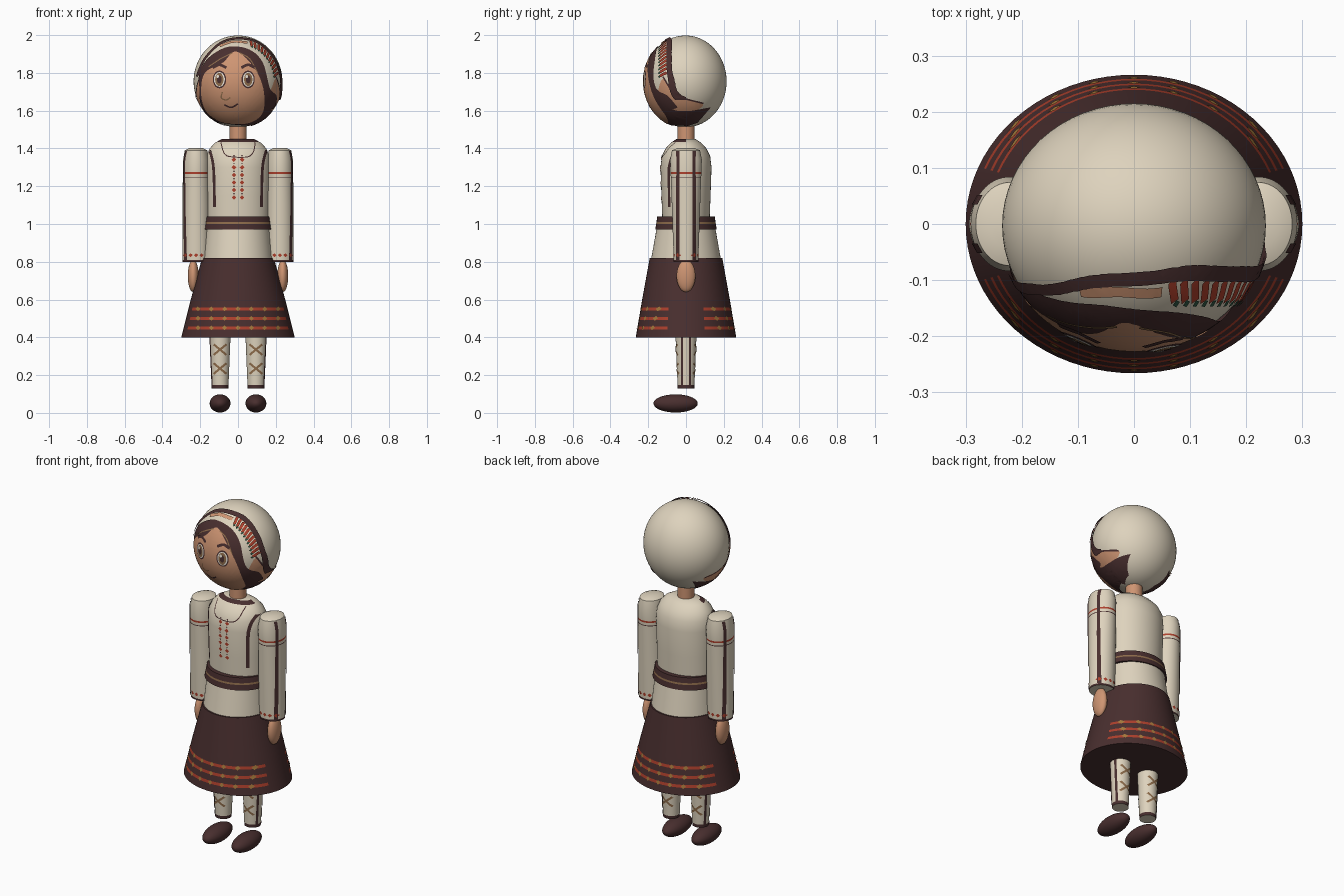
import bpy, bmesh
from math import sin, cos, pi, radians
from mathutils import Vector
from mathutils.bvhtree import BVHTree

if "Cube" in bpy.data.objects:
    bpy.data.objects.remove(bpy.data.objects["Cube"])


def material(name, *rgb):
    m = bpy.data.materials.new(name)
    m.use_nodes = True
    m.diffuse_color = (*rgb, 1)
    m.node_tree.nodes["Principled BSDF"].inputs["Base Color"].default_value = (*rgb, 1)
    return m


cream = material("cream linen", .73, .65, .51)
dark = material("dark brown", .066, .028, .028)
skin = material("skin", .62, .30, .17)
red = material("red thread", .42, .05, .025)
gold = material("gold thread", .38, .19, .045)
tan = material("tan brown", .27, .15, .07)
white = material("eye white", .8, .76, .68)
green = material("green thread", .03, .1, .06)


def finish(name, bm, *mats):
    mesh = bpy.data.meshes.new(name)
    bm.to_mesh(mesh)
    bm.free()
    for m in mats:
        mesh.materials.append(m)
    for p in mesh.polygons:
        p.use_smooth = True
    mesh.set_sharp_from_angle(angle=radians(40))
    ob = bpy.data.objects.new(name, mesh)
    bpy.context.collection.objects.link(ob)
    return ob


def ellipsoid(name, mat, centre, size):
    bm = bmesh.new()
    bmesh.ops.create_uvsphere(bm, u_segments=64, v_segments=40, radius=1)
    for v in bm.verts:
        v.co = Vector(centre) + Vector([a * b for a, b in zip(v.co, size)])
    return finish(name, bm, mat)


def lathe(name, mat, profile, cx=0, bands=(), keep=lambda c: True, seg=64):
    """Elliptical rings (z, rx, ry); each band (z0, z1, material) colours a strip."""
    rings = {p[0]: p for p in profile}
    for z in [z for b in bands for z in b[:2]]:
        for a, b in zip(profile, profile[1:]):
            if a[0] < z < b[0]:
                t = (z - a[0]) / (b[0] - a[0])
                rings[z] = (z, a[1] + (b[1] - a[1]) * t, a[2] + (b[2] - a[2]) * t)
    mats = [mat] + [b[2] for b in bands]
    bm = bmesh.new()
    loops = [[bm.verts.new((cx + rx * cos(2 * pi * i / seg), ry * sin(2 * pi * i / seg), z))
              for i in range(seg)] for z, rx, ry in sorted(rings.values())]
    for a, b in zip(loops, loops[1:]):
        for i in range(seg):
            j = (i + 1) % seg
            f = bm.faces.new((a[i], a[j], b[j], b[i]))
            c = f.calc_center_median()
            for k, band in enumerate(bands):
                if band[0] < c.z < band[1] and keep(c):
                    f.material_index = k + 1
    bm.faces.new(loops[0][::-1])
    bm.faces.new(loops[-1])
    return finish(name, bm, *mats)


def smooth(pts, closed=True, n=5):
    """Catmull-Rom curve through a few points."""
    p = [Vector(q) for q in pts]
    p = [p[-1], *p, p[0], p[1]] if closed else [p[0], *p, p[-1]]
    out = []
    for a, b, c, d in zip(p, p[1:], p[2:], p[3:]):
        for i in range(n):
            t = i / n
            out.append((b * 2 + (c - a) * t + (a * 2 - b * 5 + c * 4 - d) * t * t
                        + (b * 3 - a - c * 3 + d) * t ** 3) / 2)
    return out if closed else out + [p[-1]]


def stroke(pts, width, curved=True):
    """Ribbon outline following a path."""
    p = smooth(pts, False) if curved else [Vector(q) for q in pts]
    left, right = [], []
    for i, q in enumerate(p):
        d = (p[min(i + 1, len(p) - 1)] - p[max(i - 1, 0)]).normalized() * width / 2
        left.append(q + Vector((-d.y, d.x)))
        right.append(q - Vector((-d.y, d.x)))
    return left + right[::-1]


def oval(x, z, rx, rz, n=20):
    return [(x + rx * cos(2 * pi * i / n), z + rz * sin(2 * pi * i / n)) for i in range(n)]


def diamond(x, z, r):
    return oval(x, z, r, r, 4)


def patch(name, mat, target, shapes, ray=(0, 1, 0), lift=.003, step=.02):
    """Lay flat outlines on a target's surface along a ray as thin applied pieces."""
    src = bmesh.new()
    src.from_mesh(target.data)
    tree = BVHTree.FromBMesh(src)
    src.free()
    ray = Vector(ray)
    across = Vector((1, 0, 0)) if ray.y else Vector((0, 1, 0))
    bm = bmesh.new()
    for s in shapes:
        bm.faces.new([bm.verts.new(across * q[0] + Vector((0, 0, q[1]))) for q in s])
    bm.normal_update()
    bmesh.ops.triangulate(bm, faces=bm.faces[:])
    for axis in (across, Vector((0, 0, 1))):
        spans = [v.co.dot(axis) for v in bm.verts]
        at = min(spans) + step
        while at < max(spans):
            bmesh.ops.bisect_plane(bm, geom=bm.verts[:] + bm.edges[:] + bm.faces[:],
                                   plane_co=axis * at, plane_no=axis)
            at += step
    for v in bm.verts:
        hit, normal, *_ = tree.ray_cast(v.co - ray * 2, ray)
        if hit is None:
            hit, normal, *_ = tree.find_nearest(v.co)
        v.co = hit + normal * lift
    bm.normal_update()
    for f in bm.faces:
        if f.normal.dot(ray) > 0:
            f.normal_flip()
    return finish(name, bm, mat)


# Head and neck
head = ellipsoid("head", cream, (0, -.003, 1.755), (.235, .218, .243))
lathe("neck", skin, [(1.42, .045, .045), (1.54, .045, .045)])

# Sides of the face and hair
cheek = smooth([(-.12, 1.77), (-.05, 1.68), (.09, 1.64), (.02, 1.59), (-.1, 1.6), (-.15, 1.66)])
lock = smooth([(-.14, 1.7), (-.07, 1.61), (.02, 1.6)], False) + [
    Vector(q) for q in ((.13, 1.62), (.06, 1.54), (0, 1.52), (-.1, 1.56), (-.15, 1.62))]
edge = stroke([(-.12, 1.78), (-.05, 1.685), (.09, 1.64)], .008)
for side, label in ((1, "left"), (-1, "right")):
    patch(label + "_cheek", skin, head, [cheek], (-side, 0, 0), .002)
    patch(label + "_hair_lock", dark, head, [lock, edge], (-side, 0, 0), .004)

# Hair, face and scarf
patch("hair", dark, head, [smooth([
    (-.2, 1.72), (-.2, 1.8), (-.15, 1.88), (-.05, 1.935), (.06, 1.92), (.13, 1.85), (.165, 1.72),
    (.2, 1.68), (.19, 1.62), (.15, 1.6), (.15, 1.55), (.07, 1.525), (-.12, 1.55), (-.19, 1.63)])],
    lift=.005, step=.012)
patch("face", skin, head, [smooth([
    (-.01, 1.91), (-.08, 1.85), (-.17, 1.8), (-.19, 1.7), (-.17, 1.61), (-.11, 1.555),
    (-.02, 1.535), (.07, 1.545), (.13, 1.6), (.13, 1.72), (.08, 1.83)])], lift=.007, step=.012)
patch("scarf_trim", dark, head, [stroke([
    (-.21, 1.78), (-.17, 1.87), (-.09, 1.95), (0, 1.975), (.1, 1.955), (.18, 1.88), (.22, 1.77),
    (.215, 1.66)], .012)], lift=.009, step=.012)
patch("hair_strands", tan, head, [stroke([(.01, 1.9), (.06, 1.87), (.1, 1.8)], .005),
                                  stroke([(-.03, 1.9), (-.09, 1.87), (-.15, 1.83)], .005)], lift=.009)


def on_scarf(angle, f):
    a = radians(angle)
    return .235 * f * sin(a), 1.755 + .243 * f * cos(a)


turns = range(18, 80, 6)
patch("scarf_leaves", red, head, [stroke([on_scarf(a, .9), on_scarf(a + 4, .8)], .013, False)
                                  for a in turns], lift=.008)
patch("scarf_leaf_tips", green, head, [diamond(*on_scarf(a + 5, .79), .006) for a in turns], lift=.009)
patch("scarf_ribbon", skin, head, [stroke([on_scarf(a, .85) for a in (-28, -8, 14)], .012)], lift=.007)

# Eyes, brows, nose and mouth
for x, label in ((.052, "left"), (-.095, "right")):
    for part, mat, rx, rz, lift in (("outline", dark, .034, .046, .008), ("white", white, .028, .038, .009),
                                    ("iris", tan, .021, .034, .01), ("pupil", dark, .012, .02, .011)):
        patch(f"{label}_eye_{part}", mat, head, [oval(x, 1.765, rx, rz)], lift=lift)
    patch(label + "_eye_glint", white, head, [oval(x - .008, 1.78, .007, .008)], lift=.012)
    patch(label + "_brow", dark, head, [stroke([(x - .035, 1.825), (x, 1.84), (x + .035, 1.825)], .014)],
          lift=.009)
patch("mouth", dark, head, [stroke([(-.07, 1.635), (-.035, 1.622), (0, 1.64)], .008)], lift=.009)
patch("nose", tan, head, [stroke([(-.08, 1.7), (-.085, 1.67), (-.06, 1.66), (-.04, 1.672)], .006)], lift=.009)

# Blouse
torso = lathe("blouse", cream, [(1.02, .165, .125), (1.15, .167, .13), (1.3, .17, .135), (1.36, .167, .128),
                                (1.4, .15, .108), (1.43, .122, .08), (1.45, .085, .05)],
              bands=[(1.435, 1.45, dark)], keep=lambda c: c.y < 0)
patch("blouse_stripes", dark, torso, [stroke([(s * .148, 1.39), (s * .128, 1.3), (s * .122, 1.09)], .014)
                                      for s in (1, -1)])
patch("blouse_collar", dark, torso, [stroke([(-.09, 1.43), (-.07, 1.37), (-.03, 1.355), (.05, 1.355),
                                             (.08, 1.38), (.09, 1.43)], .005)])
rows = [1.14 + .04 * i for i in range(6)]
patch("blouse_buttons", red, torso, [diamond(s * .021, z, .012) for s in (1, -1) for z in rows])
patch("blouse_button_centres", dark, torso, [diamond(s * .021, z + .02, .005) for s in (1, -1) for z in rows])

# Hem, belt and skirt
lathe("blouse_hem", cream, [(.8, .186, .187), (.98, .17, .155)])
lathe("belt", dark, [(.97, .185, .163), (1.0, .18, .158), (1.04, .172, .152)], bands=[(1.0, 1.01, tan)])
levels = (.45, .5, .55)
skirt = lathe("skirt", dark, [(.4, .3, .266), (.6, .25, .232), (.82, .19, .192)],
              bands=[(z - .008, z + .008, red) for z in levels], keep=lambda c: abs(c.y) > .09, seg=80)
for way, label in ((1, "front"), (-1, "back")):
    patch("skirt_diamonds_" + label, gold, skirt, [diamond(.07 * i, z, .013) for z in levels
                                                   for i in range(-3, 4)], (0, way, 0))

# Arms, legs and shoes
for s, label in ((1, "left"), (-1, "right")):
    sleeve = lathe(label + "_sleeve", cream,
                   [(.8, .072, .065), (1.1, .072, .075), (1.34, .069, .084), (1.39, .06, .074),
                    (1.402, .035, .045)], cx=s * .222,
                   bands=[(.8, .81, dark), (1.245, 1.25, dark), (1.265, 1.275, red)])
    patch(label + "_sleeve_stripes", dark, sleeve,
          [stroke([(y, 1.385), (y, .81)], .016, False) for y in (-.042, .042)], (-s, 0, 0))
    for way, face in ((1, "front"), (-1, "back")):
        patch(f"{label}_cuff_{face}", red, sleeve, [diamond(s * .222 + .028 * i, .835, .011)
                                                    for i in (-2, -1, 0, 1, 2)], (0, way, 0))
    ellipsoid(label + "_hand", skin, (s * .237, 0, .725), (.029, .05, .085))
    leg = lathe(label + "_leg", cream, [(.13, .044, .044), (.42, .056, .056)], cx=s * .095,
                bands=[(.13, .148, dark)])
    patch(label + "_leg_stripes", dark, leg, [stroke([(y, .41), (y, .14)], .012, False)
                                              for y in (-.02, .02)], (-s, 0, 0))
    for way, face in ((1, "front"), (-1, "back")):
        patch(f"{label}_leg_lacing_{face}", tan, leg, [
            stroke([(s * .095 - d * .032, z - .028), (s * .095 + d * .032, z + .028)], .011, False)
            for z in (.235, .335) for d in (1, -1)], (0, way, 0))
    ellipsoid(label + "_shoe", dark, (s * .095, -.055, .05), (.055, .117, .048))
